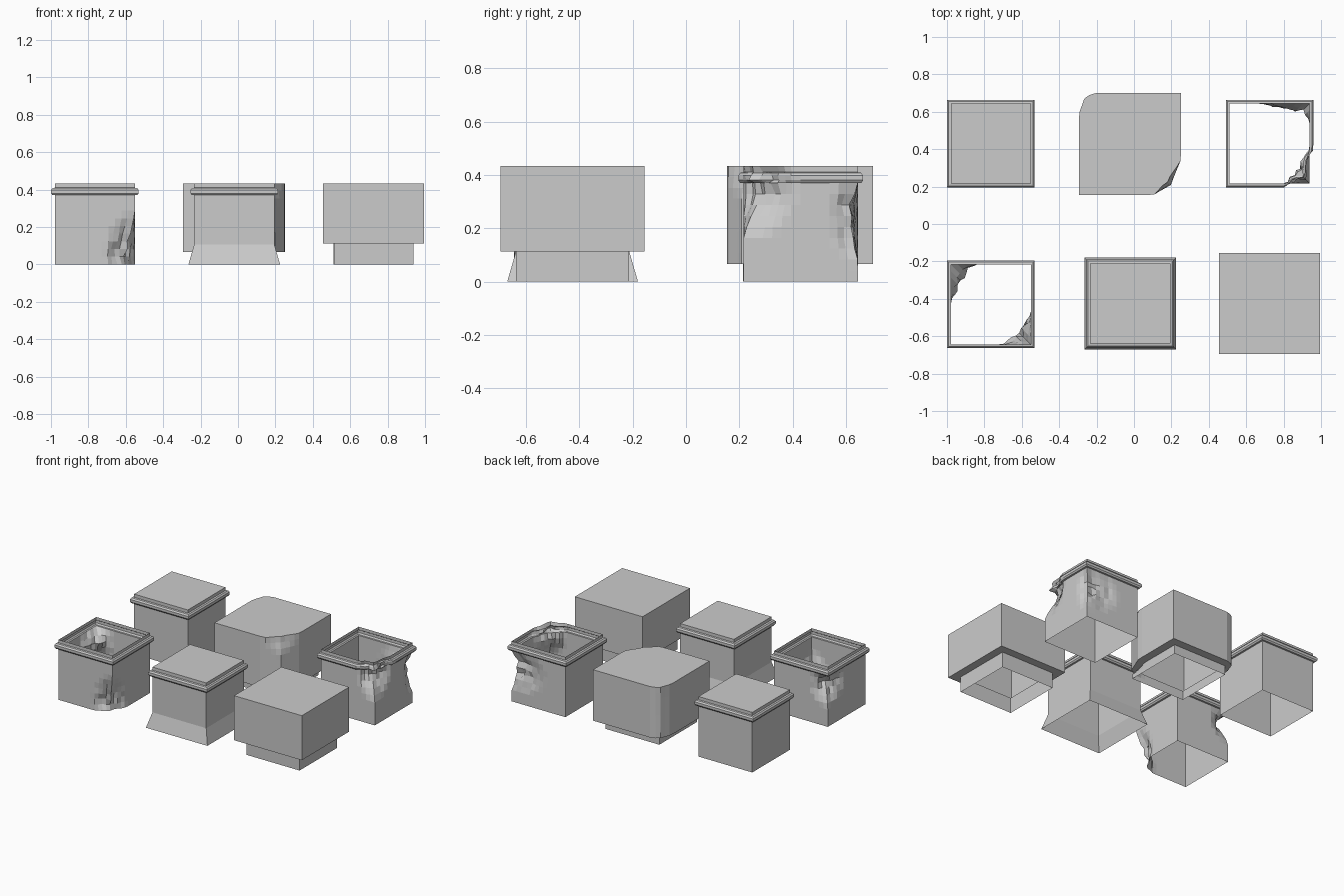
import bpy, bmesh, math, random

if "Cube" in bpy.data.objects:
    bpy.data.objects.remove(bpy.data.objects["Cube"])
random.seed(4)

BODY, RIM = 0.214, 0.234
# cornice moulding and lip, shared by the column blocks
CORNICE = [(BODY, 0.37), (0.227, 0.37), (RIM, 0.38), (RIM, 0.398),
           (0.226, 0.408), (BODY, 0.41), (BODY, 0.433)]


def split(profile, step):
    """Add levels along tall profile segments."""
    out = [profile[0]]
    for (r0, z0), (r1, z1) in zip(profile, profile[1:]):
        n = max(1, round((z1 - z0) / step))
        out += [(r0 + (r1 - r0) * i / n, z0 + (z1 - z0) * i / n) for i in range(1, n + 1)]
    return out


def block(name, cx, cy, profile, lid=True, damage=()):
    """Square shell, open below; damage = (sx, sy, z, rx, ry, rz, depth, zmin, zmax)."""
    bm = bmesh.new()
    seg = 12 if damage else 1
    levels = split(profile, 0.04) if damage else profile
    corners = [(-1, -1), (1, -1), (1, 1), (-1, 1)]
    square = []
    for (ax, ay), (bx, by) in zip(corners, corners[1:] + corners[:1]):
        square += [(ax + (bx - ax) * i / seg, ay + (by - ay) * i / seg) for i in range(seg)]
    rings = [[bm.verts.new((u * r, v * r, z)) for u, v in square] for r, z in levels]
    n = len(square)
    for a, b in zip(rings, rings[1:]):
        for i in range(n):
            j = (i + 1) % n
            bm.faces.new((a[i], a[j], b[j], b[i]))
    if lid:
        bm.faces.new(rings[-1])
    half = max(r for r, z in profile) if lid else BODY
    # push broken corners inwards with some roughness
    for sx, sy, z, rx, ry, rz, depth, zmin, zmax, rough in damage:
        for v in bm.verts:
            if not zmin <= v.co.z <= zmax:
                continue
            dx = max(0, half - sx * v.co.x) / rx
            dy = max(0, half - sy * v.co.y) / ry
            t = 1 - math.sqrt(dx * dx + dy * dy + ((v.co.z - z) / rz) ** 2)
            if t > 0:
                push = depth * t * random.uniform(1 - rough, 1 + rough)
                v.co.x -= sx * push
                v.co.y -= sy * push
    # merge the flat areas again
    if damage:
        bmesh.ops.dissolve_limit(bm, angle_limit=math.radians(1),
                                 verts=bm.verts[:], edges=bm.edges[:])
        bmesh.ops.triangulate(bm, faces=[f for f in bm.faces if len(f.verts) > 4])
    mesh = bpy.data.meshes.new(name)
    bm.to_mesh(mesh)
    bm.free()
    ob = bpy.data.objects.new(name, mesh)
    ob.location = (cx, cy, 0)
    bpy.context.collection.objects.link(ob)


column = [(BODY, 0)] + CORNICE

# intact column top with lid
block("capped_block", -0.765, 0.43, column)
# column with flared foot
block("flared_foot_block", -0.02, -0.425, [(0.245, 0), (BODY, 0.107)] + CORNICE)
# plain overhanging box
block("overhang_block", 0.725, -0.425,
      [(0.212, 0), (0.212, 0.112), (0.27, 0.112), (0.27, 0.433)])
# overhanging box with worn corners
block("worn_overhang_block", -0.022, 0.427,
      [(BODY, 0), (BODY, 0.066), (0.273, 0.066), (0.273, 0.433)],
      damage=[(1, -1, 0.25, 0.15, 0.19, 9, 0.055, 0.06, 1, 0),
              (-1, 1, 0.25, 0.07, 0.11, 9, 0.03, 0.06, 1, 0),
              (1, -1, 0.433, 0.14, 0.17, 0.12, 0.035, 0.06, 1, 0.1)])
# open column, chipped at the foot and below the rim
block("chipped_open_block", -0.765, -0.43, column, lid=False,
      damage=[(1, -1, 0.05, 0.15, 0.16, 0.22, 0.06, -1, 0.36, 0.25),
              (-1, 1, 0.28, 0.13, 0.20, 0.13, 0.06, 0.1, 0.36, 0.4)])
# open column, broken at two corners and part of the rim
block("broken_open_block", 0.725, 0.43, column, lid=False,
      damage=[(1, -1, 0.35, 0.13, 0.19, 0.18, 0.065, 0.1, 1, 0.3),
              (1, 1, 0.24, 0.26, 0.09, 0.16, 0.04, 0.05, 0.36, 0.5)])
